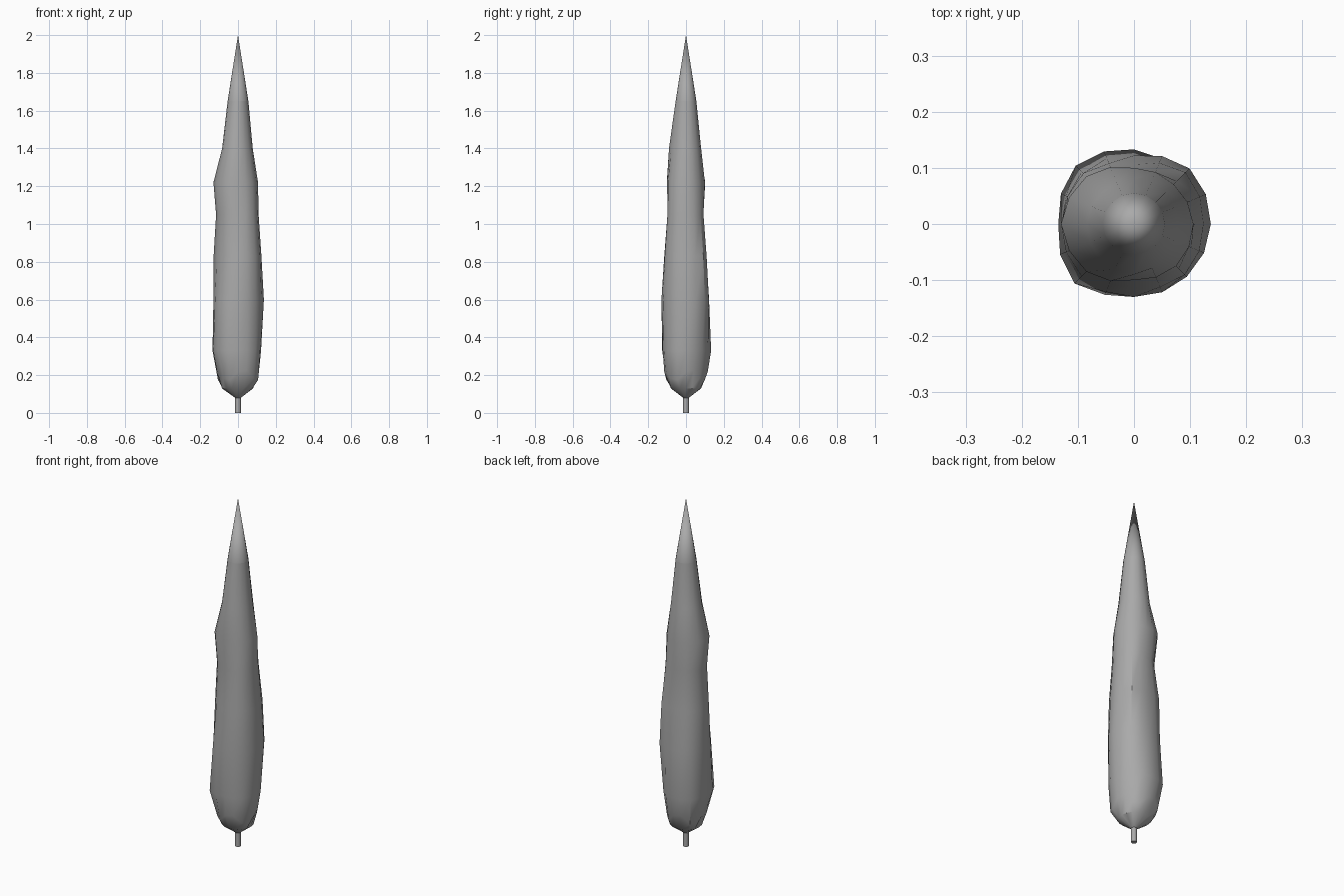
import bpy
import bmesh
from math import sin, cos, tau, radians

default_cube = bpy.data.objects.get("Cube")
if default_cube:
    bpy.data.objects.remove(default_cube, do_unlink=True)

SIDES = 16


def make_material(name, colour):
    material = bpy.data.materials.new(name)
    material.use_nodes = True
    material.diffuse_color = colour
    shader = material.node_tree.nodes["Principled BSDF"]
    shader.inputs["Base Color"].default_value = colour
    shader.inputs["Roughness"].default_value = 0.8
    return material


def finish(bm, name, material):
    """Turn a bmesh into a smooth-shaded object with one colour."""
    bmesh.ops.recalc_face_normals(bm, faces=bm.faces)
    mesh = bpy.data.meshes.new(name)
    bm.to_mesh(mesh)
    bm.free()
    mesh.materials.append(material)
    part = bpy.data.objects.new(name, mesh)
    bpy.context.collection.objects.link(part)
    bpy.ops.object.select_all(action="DESELECT")
    part.select_set(True)
    bpy.context.view_layer.objects.active = part
    bpy.ops.object.shade_smooth_by_angle(angle=radians(35))
    return part


def add_ring(bm, height, radii, scallop=0.0):
    """Ring whose radius is blended between evenly spaced directions."""
    ring = []
    for i in range(SIDES):
        angle = tau * i / SIDES
        place = i * len(radii) / SIDES
        low = int(place)
        blend = place - low
        radius = radii[low] * (1 - blend) + radii[(low + 1) % len(radii)] * blend
        z = height + scallop * sin(4 * angle + 0.6)
        ring.append(bm.verts.new((radius * cos(angle), radius * sin(angle), z)))
    return ring


def bridge(bm, lower, upper):
    for i in range(SIDES):
        j = (i + 1) % SIDES
        bm.faces.new((lower[i], lower[j], upper[j], upper[i]))


grey = make_material("plain grey", (0.4, 0.4, 0.4, 1))

# Foliage: height, then radius every eighth turn from the left side, counter-clockwise
foliage_rings = [
    (0.08, [.015]),
    (0.13, [.08, .085, .08, .09, .085, .085, .08, .085]),
    (0.20, [.11, .10, .115, .12, .11, .11, .115, .12]),
    (0.33, [.122, .12, .133, .147, .135, .15, .123, .13]),
    (0.6, [.137, .14, .122, .132, .13, .132, .13, .133]),
    (0.83, [.124, .13, .106, .128, .129, .115, .115, .128]),
    (1.05, [.109, .108, .092, .1, .116, .108, .098, .113]),
    (1.22, [.106, .1, .1, .12, .13, .12, .1, .106]),
    (1.4, [.078, .08, .08, .08, .084, .085, .09, .08]),
    (1.65, [.055]),
]
bm = bmesh.new()
previous = None
for index, (height, radii) in enumerate(foliage_rings):
    # The lower hem of the foliage is scalloped into lobes
    ring = add_ring(bm, height, radii, scallop=0.03 if index == 2 else 0.0)
    if previous:
        bridge(bm, previous, ring)
    else:
        bm.faces.new(ring)
    previous = ring
finish(bm, "foliage", grey)

# Pointed top
bm = bmesh.new()
base = add_ring(bm, 1.65, [.055])
tip = bm.verts.new((0, 0, 2))
for i in range(SIDES):
    bm.faces.new((base[i], base[(i + 1) % SIDES], tip))
finish(bm, "foliage_tip", grey)

# Short trunk
bm = bmesh.new()
bottom = add_ring(bm, 0, [.015])
top = add_ring(bm, 0.1, [.015])
bridge(bm, bottom, top)
bm.faces.new(bottom)
bm.faces.new(top)
finish(bm, "trunk", grey)
